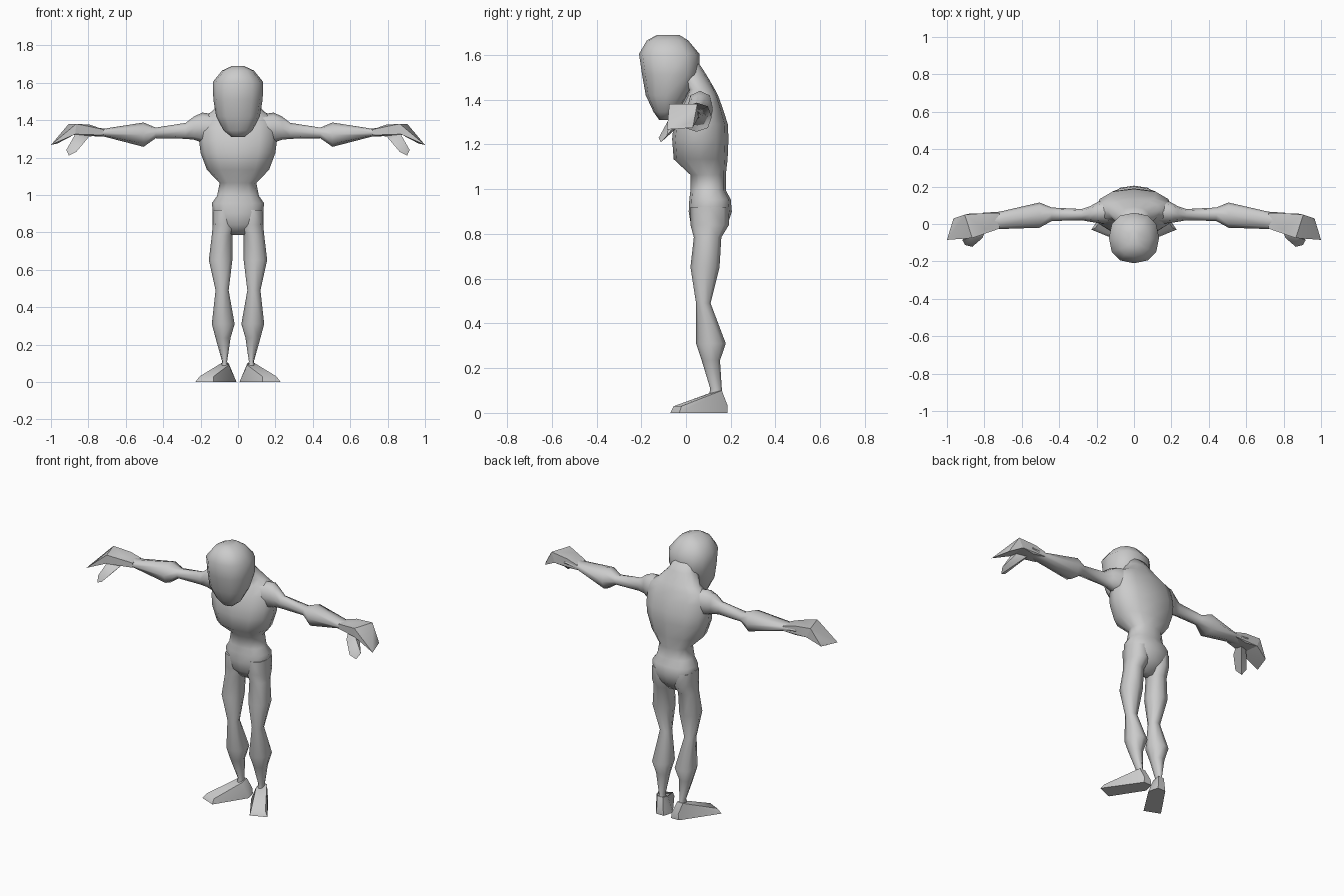
import bpy, bmesh
from math import cos, sin, pi


def finish(name, bm, mirror, angle):
    bmesh.ops.recalc_face_normals(bm, faces=bm.faces)
    mesh = bpy.data.meshes.new(name)
    bm.to_mesh(mesh)
    bm.free()
    ob = bpy.data.objects.new(name, mesh)
    bpy.context.collection.objects.link(ob)
    if mirror:
        ob.modifiers.new("mirror", 'MIRROR').use_bisect_axis = (False, False, False)
    bpy.ops.object.select_all(action='DESELECT')
    ob.select_set(True)
    bpy.context.view_layer.objects.active = ob
    bpy.ops.object.shade_smooth_by_angle(angle=angle)
    return ob


def loft(name, rings, n=12, axis='z', power=0.85, mirror=False, angle=1.1):
    """Rings are (position, min a, max a, min b, max b); a, b = x, y or y, z."""
    bm = bmesh.new()
    loops = []
    for t, a0, a1, b0, b1 in rings:
        loop = []
        for i in range(n):
            c, s = cos(2 * pi * i / n), sin(2 * pi * i / n)
            a = (a0 + a1) / 2 + (a1 - a0) / 2 * abs(c) ** power * (1 if c > 0 else -1)
            b = (b0 + b1) / 2 + (b1 - b0) / 2 * abs(s) ** power * (1 if s > 0 else -1)
            loop.append(bm.verts.new((a, b, t) if axis == 'z' else (t, a, b)))
        loops.append(loop)
    for lo, hi in zip(loops, loops[1:]):
        for i in range(n):
            j = (i + 1) % n
            bm.faces.new((lo[i], lo[j], hi[j], hi[i]))
    bm.faces.new(loops[0][::-1])
    bm.faces.new(loops[-1])
    return finish(name, bm, mirror, angle)


def hull(name, points):
    """Faceted mirrored part wrapped around a few points."""
    bm = bmesh.new()
    for p in points:
        bm.verts.new(p)
    res = bmesh.ops.convex_hull(bm, input=bm.verts)
    loose = {v for v in res["geom_interior"] + res["geom_unused"]
             if isinstance(v, bmesh.types.BMVert)}
    bmesh.ops.delete(bm, geom=list(loose), context='VERTS')
    return finish(name, bm, True, 0.7)


def sym(rows):
    return [(z, -w, w, f, b) for z, w, f, b in rows]


# torso from crotch to neck
loft("torso", sym([
    (0.785, 0.05, 0.07, 0.13), (0.84, 0.115, 0.022, 0.185), (0.90, 0.132, 0.012, 0.205),
    (0.955, 0.14, 0.015, 0.20), (0.995, 0.112, 0.02, 0.178), (1.064, 0.098, 0.02, 0.178),
    (1.134, 0.166, -0.055, 0.186), (1.225, 0.20, -0.062, 0.19), (1.29, 0.208, -0.055, 0.187),
    (1.36, 0.205, -0.03, 0.165), (1.415, 0.19, 0.0, 0.145), (1.445, 0.14, 0.01, 0.13),
    (1.51, 0.085, -0.04, 0.092), (1.56, 0.07, -0.06, 0.06)]))

# head with narrow chin
loft("head", sym([
    (1.31, 0.035, -0.12, -0.075), (1.345, 0.078, -0.145, -0.035), (1.42, 0.117, -0.18, 0.01),
    (1.51, 0.132, -0.196, 0.06), (1.605, 0.134, -0.21, 0.06), (1.665, 0.085, -0.175, 0.01),
    (1.69, 0.03, -0.13, -0.03)]))

# legs
loft("leg", [
    (0.92, 0.02, 0.135, 0.02, 0.19), (0.84, 0.012, 0.135, 0.02, 0.192),
    (0.785, 0.03, 0.14, 0.035, 0.158), (0.652, 0.03, 0.156, 0.02, 0.15),
    (0.49, 0.05, 0.12, 0.045, 0.11), (0.31, 0.018, 0.14, 0.045, 0.178),
    (0.235, 0.04, 0.12, 0.07, 0.152), (0.11, 0.058, 0.085, 0.108, 0.16),
    (0.05, 0.045, 0.095, 0.10, 0.165)], n=8, mirror=True)

# feet, turned outward
hull("foot", [
    (0.008, 0.12, 0), (0.025, 0.185, 0), (0.08, 0.185, 0), (0.228, -0.03, 0), (0.13, -0.07, 0),
    (0.205, -0.02, 0.03), (0.13, -0.055, 0.03), (0.03, 0.185, 0.035), (0.075, 0.185, 0.035),
    (0.05, 0.11, 0.09), (0.05, 0.16, 0.1), (0.09, 0.16, 0.1), (0.1, 0.10, 0.085)])

# shoulders and arms
loft("arm", [
    (0.12, 0.0, 0.13, 1.28, 1.43), (0.19, 0.005, 0.12, 1.28, 1.44),
    (0.235, 0.012, 0.095, 1.295, 1.42), (0.28, 0.02, 0.08, 1.30, 1.385),
    (0.44, 0.016, 0.088, 1.303, 1.36), (0.505, -0.02, 0.115, 1.257, 1.387),
    (0.717, -0.027, 0.066, 1.312, 1.354), (0.81, -0.027, 0.06, 1.315, 1.37)],
    n=8, axis='x', mirror=True)

# hands: palm, joined fingers and thumb
hull("palm", [
    (0.72, -0.025, 1.32), (0.72, 0.06, 1.32), (0.72, -0.025, 1.35), (0.72, 0.06, 1.35),
    (0.79, -0.027, 1.375), (0.79, 0.058, 1.37), (0.80, -0.027, 1.312), (0.80, 0.05, 1.312),
    (0.865, -0.075, 1.38), (0.905, 0.05, 1.38), (0.87, -0.075, 1.325), (0.88, 0.055, 1.32)])
hull("fingers", [
    (0.865, -0.075, 1.38), (0.905, 0.05, 1.38), (0.87, -0.075, 1.325), (0.88, 0.055, 1.32),
    (1.0, -0.085, 1.267), (0.965, 0.03, 1.275), (0.957, 0.027, 1.30)])
hull("thumb", [
    (0.79, -0.027, 1.32), (0.80, 0.01, 1.32), (0.87, -0.07, 1.325), (0.86, -0.02, 1.325),
    (0.81, -0.075, 1.295), (0.904, -0.112, 1.21), (0.865, -0.122, 1.23), (0.918, -0.085, 1.24)])
